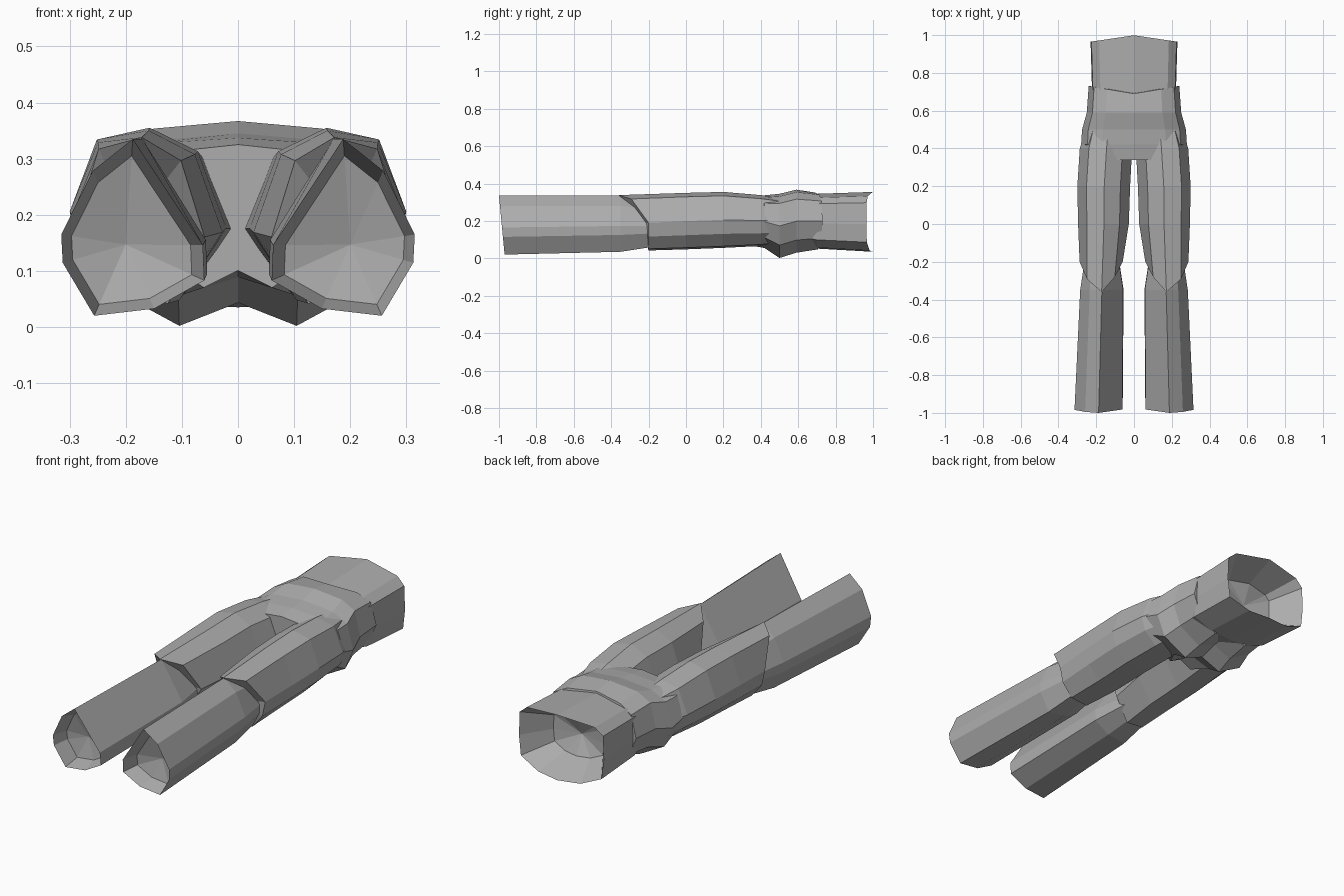
import bpy, bmesh
from mathutils import Vector

cube = bpy.data.objects.get("Cube")
if cube:
    bpy.data.objects.remove(cube, do_unlink=True)

grey = bpy.data.materials.new("grey cloth")
grey.use_nodes = True
colour = (0.42, 0.42, 0.42, 1)
grey.diffuse_color = colour
grey.node_tree.nodes["Principled BSDF"].inputs["Base Color"].default_value = colour


def tube(name, profile, stations, start=None, end=None, hem=None, side=1):
    """Loft a unit profile through stations (y, x min, x max, z min, z max).
    start / end bend an end ring along y; hem sinks a cap into that end."""
    bm = bmesh.new()
    rings = []
    last = len(stations) - 1
    for i, (y, x0, x1, z0, z1) in enumerate(stations):
        bend = start if i == 0 else end if i == last else None
        ring = []
        for u, v in profile:
            shift = bend(u, v) if bend else 0
            ring.append(bm.verts.new((side * (x0 + u * (x1 - x0)), y + shift,
                                      z0 + v * (z1 - z0))))
        rings.append(ring)

    def bridge(a, b):
        n = len(a)
        for k in range(n):
            m = (k + 1) % n
            bm.faces.new((a[k], a[m], b[m], b[k]))

    def fan(ring, offset):
        mid = sum((v.co for v in ring), Vector()) / len(ring)
        tip = bm.verts.new(mid + Vector((0, offset, 0)))
        for k, v in enumerate(ring):
            bm.faces.new((v, ring[(k + 1) % len(ring)], tip))

    for a, b in zip(rings, rings[1:]):
        bridge(a, b)
    for ring, key, inward in ((rings[0], "start", 1), (rings[-1], "end", -1)):
        if hem and hem[0] == key:
            _, depth, scale = hem
            mid = sum((v.co for v in ring), Vector()) / len(ring)
            inner = [bm.verts.new(mid + (v.co - mid) * scale + Vector((0, inward * depth, 0)))
                     for v in ring]
            bridge(ring, inner)
            fan(inner, inward * 0.03)
        else:
            fan(ring, 0)
    bmesh.ops.recalc_face_normals(bm, faces=bm.faces)
    mesh = bpy.data.meshes.new(name)
    bm.to_mesh(mesh)
    bm.free()
    mesh.materials.append(grey)
    obj = bpy.data.objects.new(name, mesh)
    bpy.context.collection.objects.link(obj)
    return obj


def whole(half):
    """Mirror a half profile that runs from top centre to bottom centre."""
    return half + [(-u, v) for u, v in reversed(half[1:-1])]


# Leg cross-sections, from the top ridge round the outer side
shin = [(.5, 1), (.78, .82), (1, .46), (.99, .3), (.77, 0), (.35, .04), (0, .2), (.01, .4)]
thigh = [(.5, 1), (.83, .93), (1, .5), (.93, .25), (.7, .03), (.3, 0), (.02, .4), (.2, .86)]

for side, label in ((1, "left"), (-1, "right")):
    # Lower leg with a hollow hem
    tube(label + "_lower_leg", shin,
         [(-.97, .06, .315, .02, .335), (-.35, .055, .285, .035, .335),
          (-.12, .09, .25, .07, .29)],
         start=lambda u, v: -.03 * v, hem=("start", .08, .84), side=side)
    # Upper leg, pointed over the knee
    tube(label + "_upper_leg", thigh,
         [(-.2, .055, .288, .042, .338), (0, .022, .296, .048, .35),
          (.2, .015, .3, .056, .355), (.4, .004, .287, .066, .338),
          (.52, .02, .25, .08, .32)],
         start=lambda u, v: -.16 * max(0, v - .5) * 2 * (1 - abs(u - .5)), side=side)

# Hips with seat bulges below
hips = whole([(0, 1), (.6, .96), (.88, .85), (1, .5), (.84, .2), (.38, 0), (0, .12)])
tube("hips", hips,
     [(.34, 0, .16, .07, .325), (.42, 0, .28, .055, .337), (.5, 0, .275, .002, .345),
      (.59, 0, .25, .03, .367), (.69, 0, .24, .048, .352)],
     end=lambda u, v: .04 * min(1, abs(u)))

# Waist with a hollow opening
waist = whole([(0, 1), (.8, .93), (.98, .82), (1, .46), (.95, .16), (.5, .02), (0, 0)])
tube("waist", waist,
     [(.6, 0, .2, .08, .33), (.7, 0, .222, .052, .345), (.965, 0, .23, .035, .355)],
     end=lambda u, v: .034 * (1 - abs(u)), hem=("end", .14, .6))
